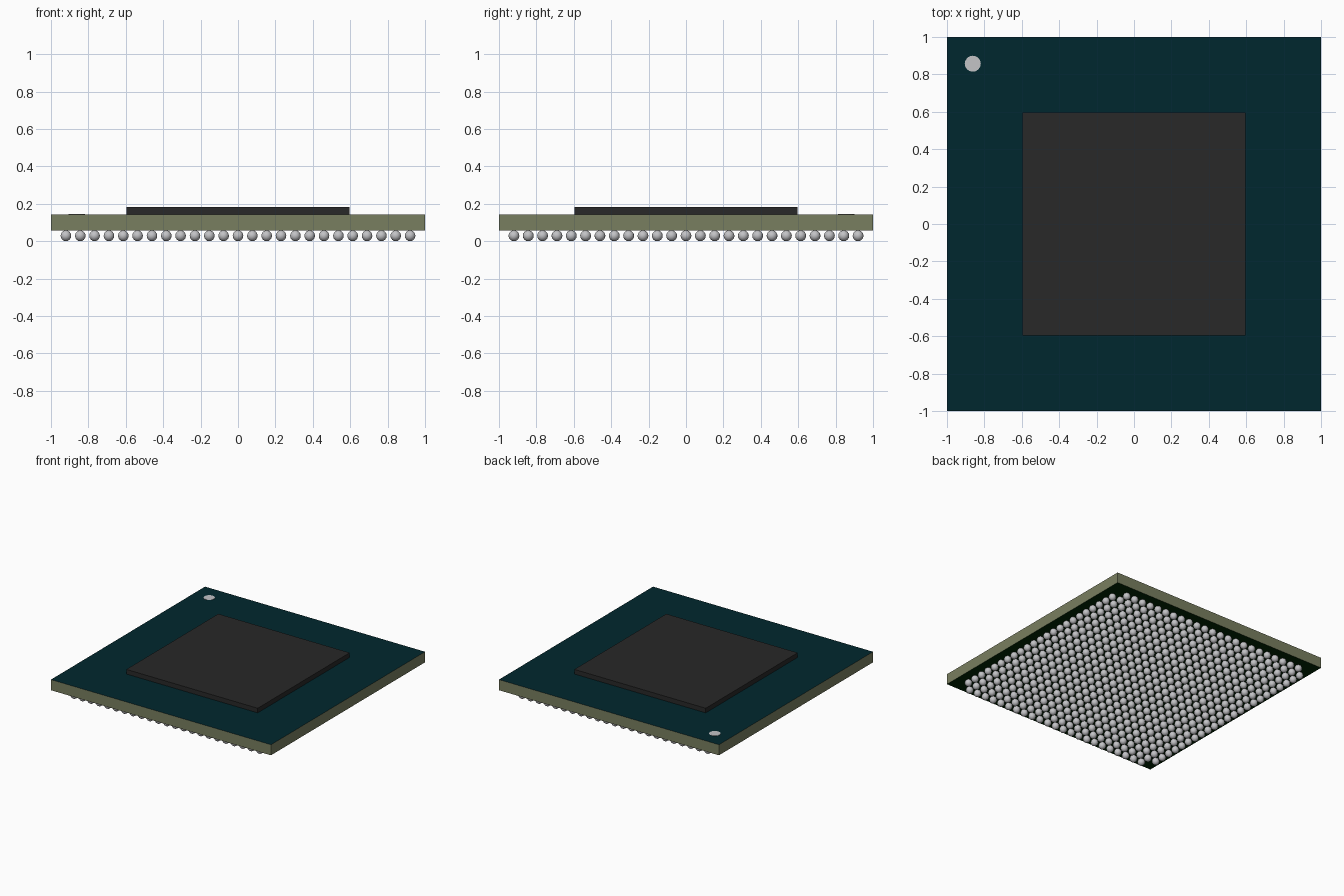
import bpy
import bmesh
from mathutils import Matrix

cube = bpy.data.objects.get("Cube")
if cube:
    bpy.data.objects.remove(cube, do_unlink=True)


def material(name, srgb):
    """Flat material from 8-bit display values, stored as linear."""
    lin = [((c / 255 + 0.055) / 1.055) ** 2.4 if c > 10 else c / 255 / 12.92 for c in srgb]
    m = bpy.data.materials.new(name)
    m.use_nodes = True
    m.diffuse_color = (*lin, 1)
    m.node_tree.nodes["Principled BSDF"].inputs["Base Color"].default_value = (*lin, 1)
    return m


def finish(name, bm, *mats):
    mesh = bpy.data.meshes.new(name)
    bm.to_mesh(mesh)
    bm.free()
    for m in mats:
        mesh.materials.append(m)
    obj = bpy.data.objects.new(name, mesh)
    bpy.context.collection.objects.link(obj)
    return obj


def slab(half, z0, z1):
    bm = bmesh.new()
    size = Matrix.Diagonal((2 * half, 2 * half, z1 - z0, 1))
    bmesh.ops.create_cube(bm, size=1, matrix=Matrix.Translation((0, 0, (z0 + z1) / 2)) @ size)
    bm.normal_update()
    return bm


def ball_grid(name, nx, ny, step_x, step_y, mat):
    """Centred grid of balls: one sphere repeated by two array modifiers."""
    bm = bmesh.new()
    bmesh.ops.create_uvsphere(bm, u_segments=14, v_segments=8, radius=BALL_R)
    for f in bm.faces:
        f.smooth = True
    obj = finish(name, bm, mat)
    obj.location = (-step_x * (nx - 1) / 2, -step_y * (ny - 1) / 2, BALL_R)
    for count, offset in ((nx, (step_x, 0, 0)), (ny, (0, step_y, 0))):
        mod = obj.modifiers.new("repeat", "ARRAY")
        mod.count = count
        mod.use_relative_offset = False
        mod.use_constant_offset = True
        mod.constant_offset_displace = offset


teal = material("dark teal mask", (0, 39, 46))
olive = material("olive laminate", (121, 127, 96))
green = material("dark green underside", (0, 38, 2))
charcoal = material("charcoal silicon", (40, 40, 40))
silver = material("silver solder", (195, 195, 198))

BALL_R = 0.029
BOARD_Z, BOARD_TOP, DIE_TOP = 0.057, 0.144, 0.182

# Board: teal top, olive edges, green underside
bm = slab(1.0, BOARD_Z, BOARD_TOP)
for f in bm.faces:
    f.material_index = 0 if f.normal.z > 0.5 else 2 if f.normal.z < -0.5 else 1
finish("board", bm, teal, olive, green)

# Raised die
finish("die", slab(0.597, BOARD_TOP, DIE_TOP), charcoal)

# Corner orientation mark
bm = bmesh.new()
bmesh.ops.create_cone(bm, cap_ends=True, segments=16, radius1=0.043, radius2=0.043, depth=0.002,
                      matrix=Matrix.Translation((-0.862, 0.857, BOARD_TOP + 0.001)))
finish("corner_mark", bm, silver)

# Solder balls: full inner rows, plus front and back rows without their corner balls
COUNT, REACH = 25, 0.92
STEP = 2 * REACH / (COUNT - 1)
ball_grid("solder_balls_inner", COUNT, COUNT - 2, STEP, STEP, silver)
ball_grid("solder_balls_outer_rows", COUNT - 2, 2, STEP, 2 * REACH, silver)
